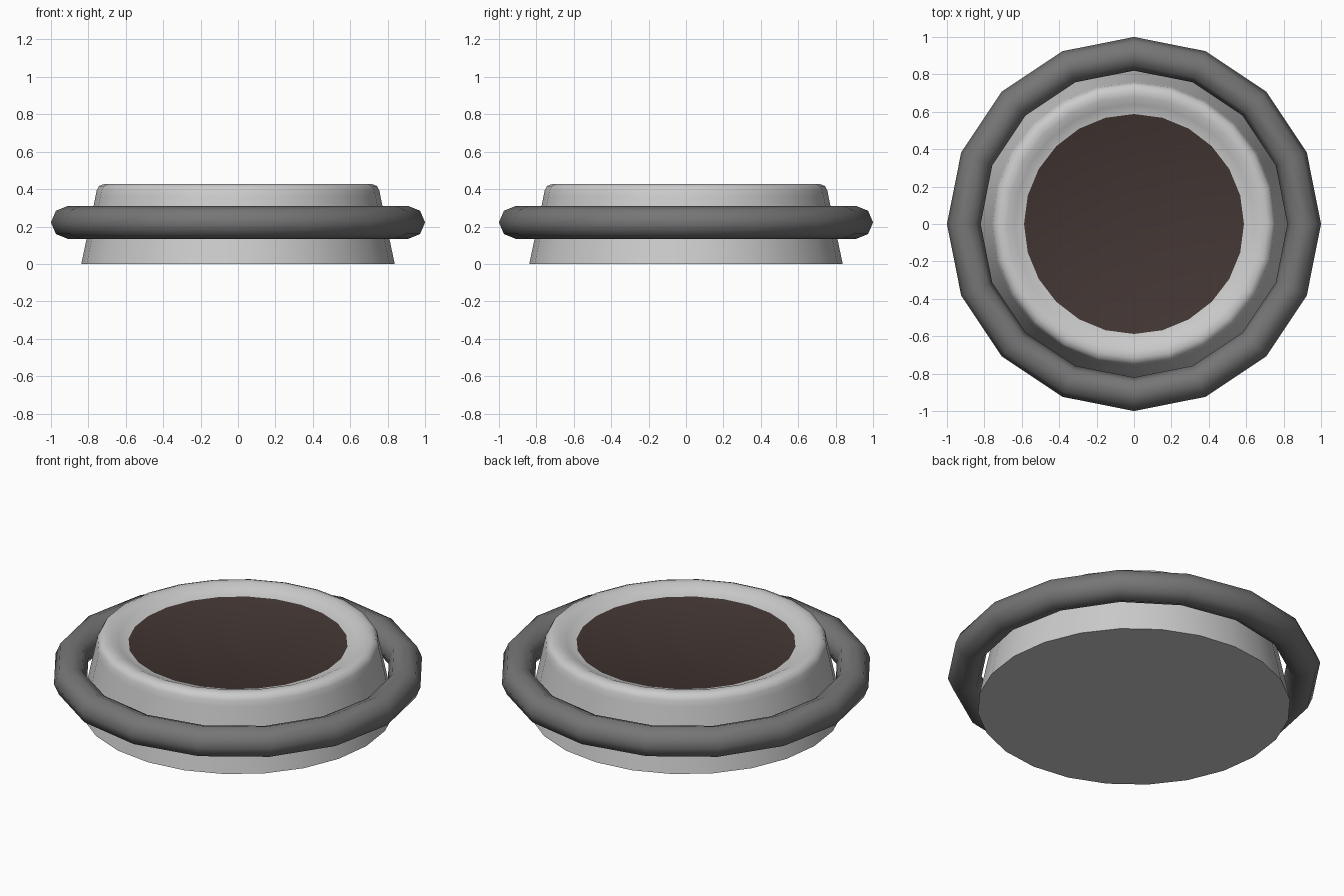
import bpy, bmesh, math

if "Cube" in bpy.data.objects:
    bpy.data.objects.remove(bpy.data.objects["Cube"])


def material(name, rgb):
    m = bpy.data.materials.new(name)
    m.diffuse_color = (*rgb, 1)
    m.use_nodes = True
    m.node_tree.nodes["Principled BSDF"].inputs["Base Color"].default_value = m.diffuse_color
    return m


def finish(name, bm, mats, sharp_angle):
    bmesh.ops.recalc_face_normals(bm, faces=bm.faces)
    mesh = bpy.data.meshes.new(name)
    bm.to_mesh(mesh)
    bm.free()
    ob = bpy.data.objects.new(name, mesh)
    bpy.context.collection.objects.link(ob)
    for m in mats:
        mesh.materials.append(m)
    bpy.ops.object.select_all(action='DESELECT')
    ob.select_set(True)
    bpy.context.view_layer.objects.active = ob
    bpy.ops.object.shade_smooth_by_angle(angle=math.radians(sharp_angle))
    return ob


def lathe(bm, profile, sides, closed):
    rings = [[bm.verts.new((r * math.cos(2 * math.pi * i / sides),
                            r * math.sin(2 * math.pi * i / sides), z))
              for i in range(sides)] for r, z in profile]
    pairs = list(zip(rings, rings[1:] + rings[:1]))
    for a, b in pairs if closed else pairs[:-1]:
        for i in range(sides):
            j = (i + 1) % sides
            bm.faces.new((a[i], a[j], b[j], b[i]))
    return rings


shell = material("light_grey", (0.6, 0.6, 0.6))
rubber = material("dark_grey", (0.18, 0.18, 0.18))
brown = material("dark_brown", (0.055, 0.037, 0.033))

# Tapered body with rounded rim and recessed brown top
bm = bmesh.new()
profile = [(0.838, 0), (0.762, 0.36), (0.755, 0.395), (0.742, 0.417),
           (0.715, 0.428), (0.68, 0.425), (0.64, 0.407), (0.588, 0.386)]
rings = lathe(bm, profile, 24, False)
bm.faces.new(rings[0])
top = bm.faces.new(rings[-1])
top.material_index = 1
finish("body", bm, [shell, brown], 40)

# Loose 16-sided ring around the body
bm = bmesh.new()
section = [(0.91 + 0.09 * math.cos(k * math.pi / 4),
            0.222 + 0.088 * math.sin(k * math.pi / 4)) for k in range(8)]
lathe(bm, section, 16, True)
finish("outer_ring", bm, [rubber], 60)
